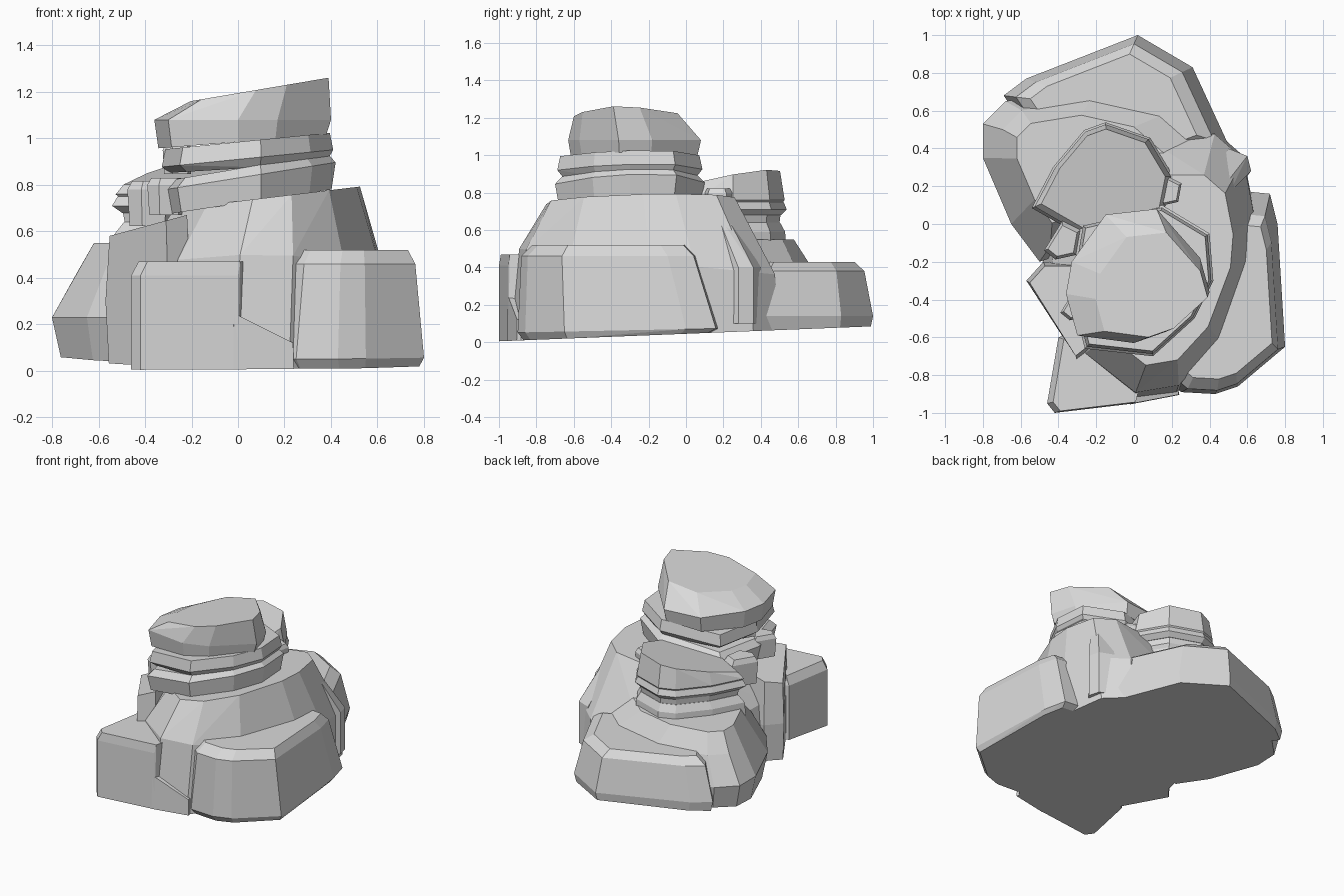
import bpy
import bmesh
import math

default_cube = bpy.data.objects.get("Cube")
if default_cube:
    bpy.data.objects.remove(default_cube, do_unlink=True)

stone = bpy.data.materials.new("grey_stone")
stone.use_nodes = True
GREY = (0.7, 0.7, 0.7, 1)
stone.diffuse_color = GREY
stone.node_tree.nodes["Principled BSDF"].inputs["Base Color"].default_value = GREY


def level(z, scale=1.0, dx=0.0, dy=0.0, slope_x=0.0, slope_y=0.0):
    """One horizontal section of a boulder: height, size, shift and slope."""
    return z, scale, dx, dy, slope_x, slope_y


def foot(scale=1.0):
    """The gently rising underside shared by all ground boulders."""
    return level(.045, scale, slope_y=.04)


def rock(name, outline, levels):
    """Chiselled boulder: the hull of one outline repeated at several levels."""
    cx = sum(x for x, y in outline) / len(outline)
    cy = sum(y for x, y in outline) / len(outline)
    bm = bmesh.new()
    for z, scale, dx, dy, slope_x, slope_y in levels:
        for px, py in outline:
            x = cx + (px - cx) * scale + dx
            y = cy + (py - cy) * scale + dy
            bm.verts.new((x, y, z + slope_x * x + slope_y * y))
    hull = bmesh.ops.convex_hull(bm, input=bm.verts[:])
    spare = {v for v in hull["geom_interior"] + hull["geom_unused"]
             if isinstance(v, bmesh.types.BMVert)}
    bmesh.ops.delete(bm, geom=list(spare), context="VERTS")
    bmesh.ops.dissolve_limit(bm, angle_limit=math.radians(4),
                             verts=bm.verts[:], edges=bm.edges[:])
    bmesh.ops.recalc_face_normals(bm, faces=bm.faces[:])
    mesh = bpy.data.meshes.new(name)
    bm.to_mesh(mesh)
    bm.free()
    mesh.materials.append(stone)
    obj = bpy.data.objects.new(name, mesh)
    bpy.context.collection.objects.link(obj)
    return obj


# Main body, with a shoulder that falls towards the back
rock("main_boulder",
     [(-.5, -.3), (-.3, -.72), (-.02, -.94), (.22, -.9), (.45, -.65), (.62, -.2),
      (.64, .05), (.58, .36), (.42, .5), (0, .5), (-.4, .3)],
     [foot(),
      level(.41, .95, dx=.02, dy=.01, slope_y=-.1),
      level(.73, .7, dx=.03, dy=-.035, slope_x=.12)])

# Slabs leaning around the body
rock("left_slab",
     [(.18, -.83), (.25, -.89), (.43, -.9), (.55, -.86), (.8, -.65),
      (.76, 0), (.72, .16), (.62, .17), (.3, -.2)],
     [foot(.93), level(.07, slope_y=.02), level(.46, .87, dy=-.04),
      level(.52, .76, dy=-.03)])

rock("front_slab",
     [(-.46, -.95), (-.42, -1), (0, -.95), (.04, -.8), (-.1, -.5), (-.4, -.6)],
     [foot(), level(.41), level(.47, .95, dx=.02)])

# Low skirt joining the front slab to the left slab
rock("front_skirt",
     [(-.02, -.955), (.24, -.905), (.2, -.7), (-.05, -.7)],
     [foot(), level(.24, .98, slope_x=-.5)])

rock("right_slab",
     [(-.57, -.3), (-.5, -.42), (-.3, -.73), (-.2, -.65), (-.3, -.2), (-.48, -.2)],
     [foot(.92), level(.3), level(.73, .9, slope_x=.27)])

rock("back_slab",
     [(-.69, .68), (-.57, .77), (.02, 1), (.31, .83), (.5, .42), (-.1, .2), (-.5, .4)],
     [foot(.97), level(.14), level(.38, .88), level(.43, .74)])

rock("back_right_boulder",
     [(-.8, .53), (-.8, .35), (-.65, 0), (-.5, -.2), (.1, 0), (.45, .4),
      (.2, .62), (-.25, .72), (-.68, .65)],
     [foot(.92), level(.23), level(.42, .84, dx=.03), level(.55, .62)])

# Leaning ridge beside the crack
rock("left_ridge",
     [(.36, .05), (.42, .02), (.62, .28), (.6, .36), (.5, .4)],
     [level(.1), level(.4), level(.74, .7, dx=-.08, dy=-.1, slope_y=-.3)])

# Low stack at the back
BACK = [(-.53, .09), (-.42, .3), (-.26, .49), (-.15, .53), (.08, .45),
        (.2, .25), (.16, .05), (-.2, -.1)]
rock("back_stack_base", BACK, [level(.5, 1.02), level(.59), level(.64, .9)])
rock("back_stack_neck", BACK, [level(.62, .88), level(.7, .92)])
rock("back_stack_ledge", BACK, [level(.68, .92), level(.71, 1.03), level(.75, .97)])
rock("back_stack_cap", BACK,
     [level(.735, .92), level(.76, .99), level(.83, .9, slope_x=.1, slope_y=.2)])

# Tall stack at the front
FRONT = [(-.34, -.35), (-.26, -.66), (.1, -.7), (.32, -.5), (.42, -.3),
         (.4, -.05), (.15, .1), (-.28, 0)]
rock("front_stack_base", FRONT,
     [level(.72, .95, slope_x=.15), level(.83, slope_x=.16),
      level(.87, .9, slope_x=.17)])
rock("front_stack_ledge", FRONT,
     [level(.87, .88, slope_x=.06), level(.91, .97, slope_x=.1),
      level(.985, .93, slope_x=.1)])
rock("front_stack_cap",
     [(-.36, -.37), (-.33, -.2), (-.15, .05), (.12, .08), (.35, -.18),
      (.4, -.36), (.17, -.57), (0, -.63), (-.3, -.59)],
     [level(.985, .95, slope_x=.08), level(1.08),
      level(1.195, .78, dx=.08, dy=-.04, slope_x=.17)])

# Loose chips wedged between the layers
CHIP = [(-.08, -.05), (-.03, -.09), (.06, -.07), (.08, .04), (0, .08)]
for name, x, y, z, size in [("right_chip", -.31, -.42, .75, 1.0),
                            ("middle_chip", -.38, -.08, .72, 1.2),
                            ("upper_chip", -.26, -.3, .91, .8),
                            ("rear_chip", .18, .18, .75, .9)]:
    chip = rock(name, CHIP, [level(-.08, .9), level(.05), level(.08, .8)])
    chip.location = (x, y, z)
    chip.scale = (size, size, size)
